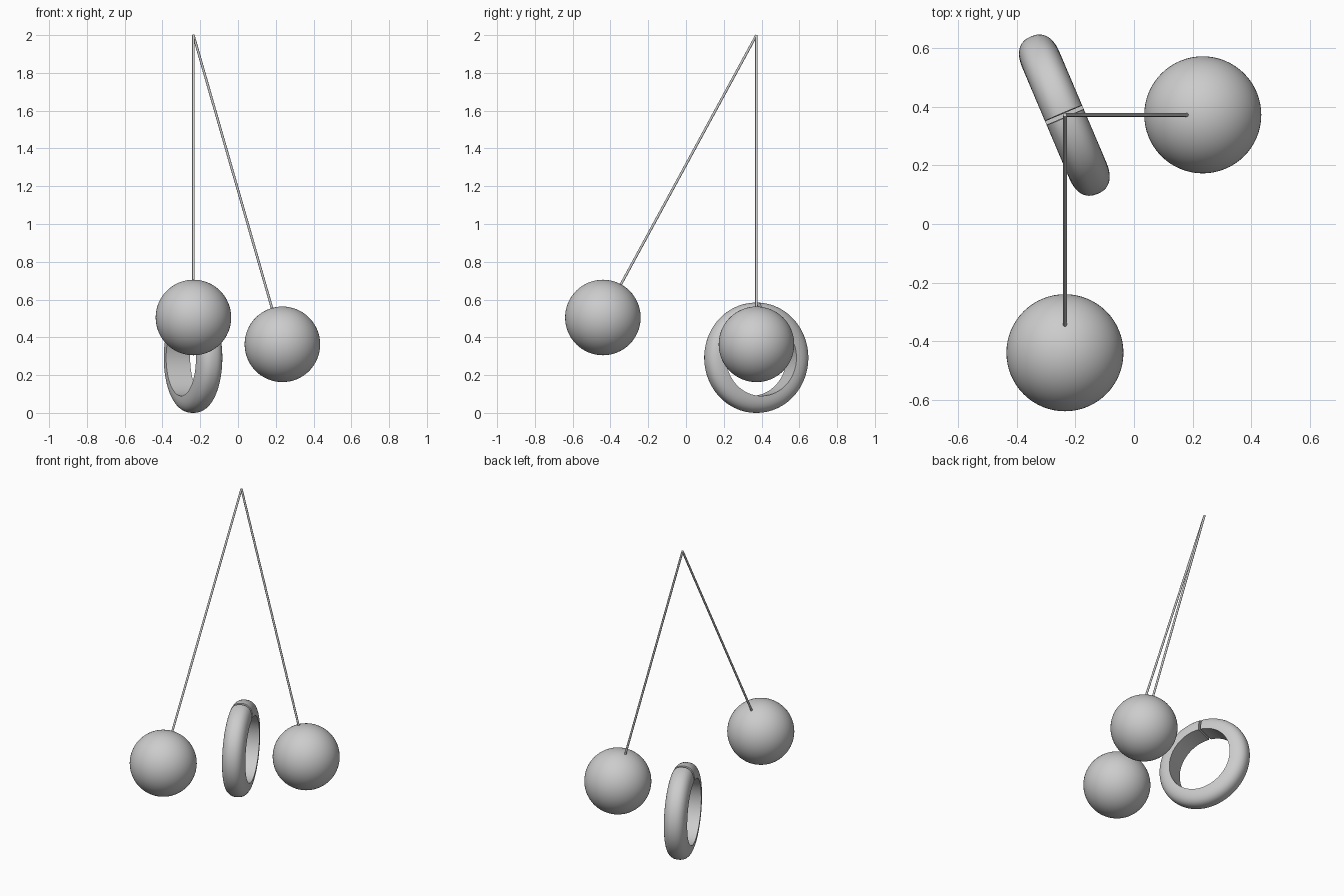
import bpy, bmesh, math
from mathutils import Vector, Matrix

if "Cube" in bpy.data.objects:
    bpy.data.objects.remove(bpy.data.objects["Cube"])

grey = bpy.data.materials.new("light grey")
grey.diffuse_color = (0.604, 0.604, 0.604, 1)
grey.use_nodes = True
grey.node_tree.nodes["Principled BSDF"].inputs["Base Color"].default_value = grey.diffuse_color

PIVOT = Vector((-0.236, 0.373, 2.0))
BALL_R = 0.2


def finish(obj, name, angle=40):
    obj.name = name
    obj.data.materials.append(grey)
    bpy.ops.object.select_all(action='DESELECT')
    obj.select_set(True)
    bpy.context.view_layer.objects.active = obj
    bpy.ops.object.shade_smooth_by_angle(angle=math.radians(angle))


# Two balls, each hanging on a thin cord from the shared pivot
def hanging_ball(name, centre):
    bpy.ops.mesh.primitive_uv_sphere_add(segments=64, ring_count=32, radius=BALL_R, location=centre)
    finish(bpy.context.object, name + "_ball")
    d = centre - PIVOT
    end = centre - d.normalized() * (BALL_R - 0.02)
    bpy.ops.mesh.primitive_cylinder_add(vertices=16, radius=0.0065, depth=(end - PIVOT).length,
                                        location=(PIVOT + end) / 2)
    cord = bpy.context.object
    cord.rotation_euler = d.to_track_quat('Z', 'Y').to_euler()
    finish(cord, name + "_cord")


hanging_ball("front", Vector((-0.236, -0.44, 0.505)))
hanging_ball("right", Vector((0.235, 0.373, 0.363)))

# Split ring: flat inside, domed outside, narrow gap at the top
INNER, HEIGHT, HALF_W, GAP = 0.202, 0.09, 0.069, 0.018
POWER = 2 / 2.4
profile = []
for i in range(25):
    t = math.pi * i / 24
    c, s = math.cos(t), max(0, math.sin(t))
    profile.append((math.copysign(abs(c) ** POWER, c) * HALF_W, INNER + HEIGHT * s ** POWER))

bm = bmesh.new()
half_gap = GAP / 2 / (INNER + HEIGHT)
STEPS = 128
sections = []
for k in range(STEPS + 1):
    a = half_gap + (2 * math.pi - 2 * half_gap) * k / STEPS
    sections.append([bm.verts.new((x, r * math.sin(a), r * math.cos(a))) for x, r in profile])
n = len(profile)
for s0, s1 in zip(sections, sections[1:]):
    for j in range(n):
        bm.faces.new((s0[j], s0[(j + 1) % n], s1[(j + 1) % n], s1[j]))
bm.faces.new(sections[0])
bm.faces.new(sections[-1])
bmesh.ops.recalc_face_normals(bm, faces=bm.faces)
bm.transform(Matrix.Translation((-0.238, 0.372, INNER + HEIGHT)) @ Matrix.Rotation(math.radians(23), 4, 'Z'))
mesh = bpy.data.meshes.new("split_ring")
bm.to_mesh(mesh)
bm.free()
ring = bpy.data.objects.new("split_ring", mesh)
bpy.context.collection.objects.link(ring)
finish(ring, "split_ring")
